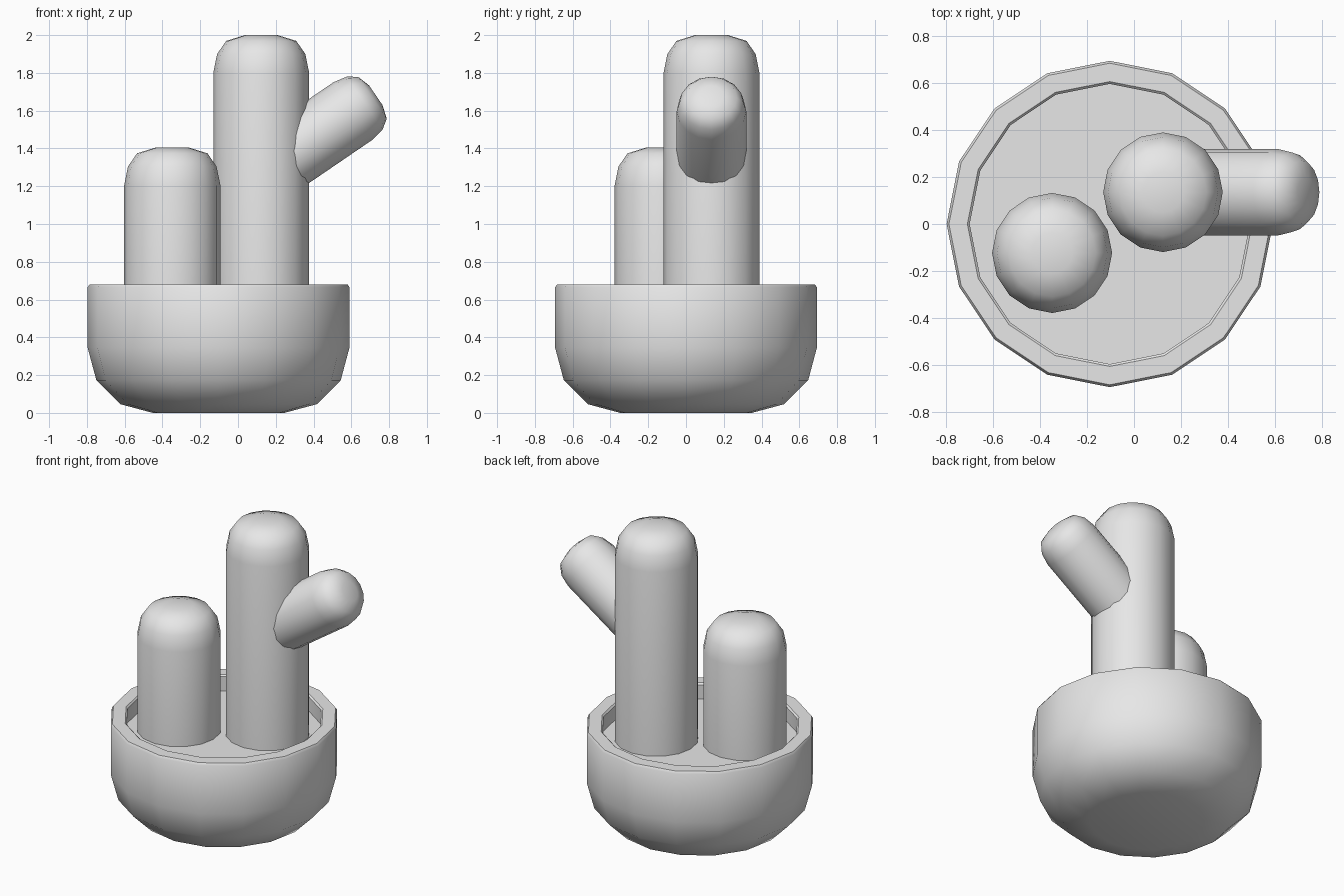
import bpy, bmesh
from math import cos, sin, pi, radians
from mathutils import Matrix

cube = bpy.data.objects.get("Cube")
if cube:
    bpy.data.objects.remove(cube, do_unlink=True)

SIDES = 16
GREY = (0.8, 0.8, 0.8, 1)
clay = bpy.data.materials.new("plain_grey")
clay.use_nodes = True
clay.diffuse_color = GREY
clay.node_tree.nodes["Principled BSDF"].inputs["Base Color"].default_value = GREY


def lathe(name, profile, matrix, smooth_angle=40):
    """Spin (radius, height) points about z, cap both ends and place the part."""
    bm = bmesh.new()
    rings = [[bm.verts.new((r * cos(2 * pi * i / SIDES), r * sin(2 * pi * i / SIDES), z))
              for i in range(SIDES)] for r, z in profile]
    for low, high in zip(rings, rings[1:]):
        for i in range(SIDES):
            j = (i + 1) % SIDES
            bm.faces.new((low[i], low[j], high[j], high[i]))
    bm.faces.new(rings[0][::-1])
    bm.faces.new(rings[-1])
    mesh = bpy.data.meshes.new(name)
    bm.to_mesh(mesh)
    bm.free()
    mesh.polygons.foreach_set("use_smooth", [True] * len(mesh.polygons))
    mesh.set_sharp_from_angle(angle=radians(smooth_angle))
    mesh.materials.append(clay)
    obj = bpy.data.objects.new(name, mesh)
    obj.matrix_world = matrix
    bpy.context.collection.objects.link(obj)


def stem(name, radius, length, matrix):
    """Column with a rounded tip."""
    tip = [(1, 0.79), (0.92, 0.395), (0.73, 0.12), (0.34, 0)]
    profile = [(radius, 0)] + [(radius * r, length - radius * d) for r, d in tip]
    lathe(name, profile, matrix)


# Pot: rounded foot, straight wall, softened rim and a recessed soil floor
foot = [(0.348 + 0.345 * sin(a), 0.345 * (1 - cos(a)))
        for a in (radians(30 * k) for k in range(4))]
rim = [(0.693, 0.665), (0.683, 0.68), (0.605, 0.68), (0.595, 0.67), (0.595, 0.575)]
lathe("pot_with_soil", foot + rim, Matrix.Translation((-0.103, 0, 0)))

# Cactus columns, rooted just under the soil
stem("tall_stem", 0.254, 1.45, Matrix.Translation((0.123, 0.135, 0.55)))
stem("short_stem", 0.255, 0.855, Matrix.Translation((-0.348, -0.123, 0.55)))

# Side arm leaning up and out of the tall stem
lean = Matrix.Rotation(radians(55.7), 4, "Y")
stem("side_arm", 0.184, 0.667, Matrix.Translation((0.179, 0.135, 1.305)) @ lean)
